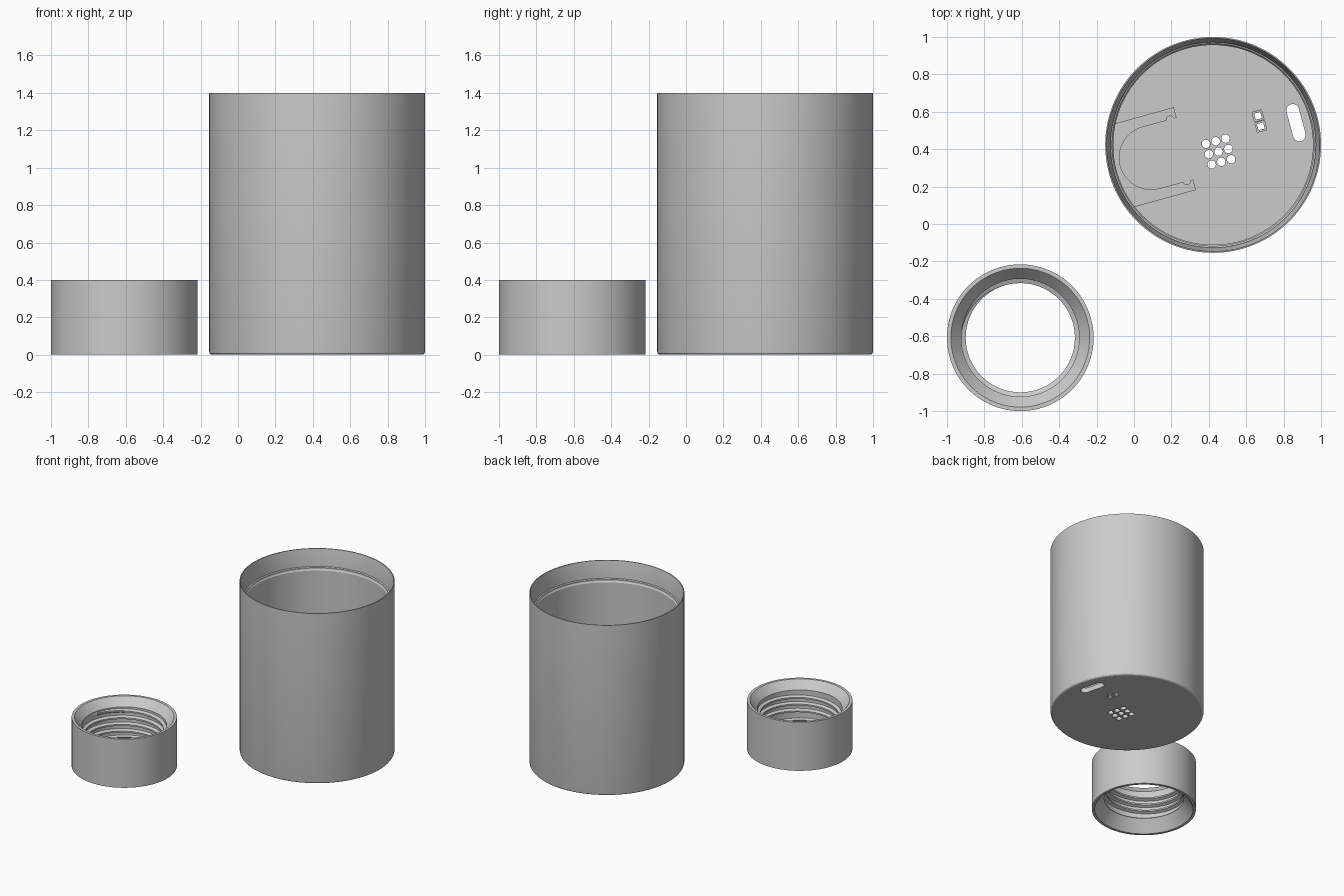
import bpy, bmesh, math
from mathutils import Matrix, Vector

if "Cube" in bpy.data.objects:
    bpy.data.objects.remove(bpy.data.objects["Cube"])

CUP = Vector((0.423, 0.423, 0))
RING = Vector((-0.608, -0.608, 0))
TURN = Matrix.Rotation(math.radians(15), 4, 'Z')   # cup fittings are turned
SEG = 128

grey = bpy.data.materials.new("plain grey")
grey.diffuse_color = (0.6, 0.6, 0.6, 1)
grey.use_nodes = True
grey.node_tree.nodes["Principled BSDF"].inputs["Base Color"].default_value = grey.diffuse_color


def finish(bm, name, matrix):
    bmesh.ops.recalc_face_normals(bm, faces=bm.faces)
    bm.transform(matrix)
    mesh = bpy.data.meshes.new(name)
    bm.to_mesh(mesh)
    bm.free()
    mesh.materials.append(grey)
    ob = bpy.data.objects.new(name, mesh)
    bpy.context.collection.objects.link(ob)
    return ob


def smooth(ob):
    bpy.ops.object.select_all(action='DESELECT')
    ob.select_set(True)
    bpy.context.view_layer.objects.active = ob
    bpy.ops.object.shade_smooth_by_angle(angle=math.radians(20))


def lathe(name, profile, centre, closed):
    """Revolve (radius, z) points; open profiles are capped at both ends."""
    bm = bmesh.new()
    rows = []
    for r, z in profile:
        rows.append([bm.verts.new((r * math.cos(2 * math.pi * i / SEG),
                                   r * math.sin(2 * math.pi * i / SEG), z))
                     for i in range(SEG)])
    pairs = list(zip(rows, rows[1:]))
    if closed:
        pairs.append((rows[-1], rows[0]))
    else:
        bm.faces.new(rows[0])
        bm.faces.new(rows[-1])
    for a, b in pairs:
        for i in range(SEG):
            j = (i + 1) % SEG
            bm.faces.new((a[i], a[j], b[j], b[i]))
    return finish(bm, name, Matrix.Translation(centre))


def prism(bm, bottom, top, z0, z1):
    """Join two outlines of equal length into a solid."""
    a = [bm.verts.new((x, y, z0)) for x, y in bottom]
    b = [bm.verts.new((x, y, z1)) for x, y in top]
    bm.faces.new(a[::-1])
    bm.faces.new(b)
    n = len(a)
    for i in range(n):
        j = (i + 1) % n
        bm.faces.new((a[i], a[j], b[j], b[i]))


def arc(cx, cy, r, a0, a1, n):
    return [(cx + r * math.cos(math.radians(a0 + (a1 - a0) * i / n)),
             cy + r * math.sin(math.radians(a0 + (a1 - a0) * i / n)))
            for i in range(n + 1)]


def square(cx, cy, h):
    return [(cx - h, cy - h), (cx + h, cy - h), (cx + h, cy + h), (cx - h, cy + h)]


# Cup: rounded foot, flared lip, small ledge, straight wall, flat floor
FLOOR = 0.04
cup = lathe("cup", [(0.562, 0), (0.570, 0.003), (0.575, 0.009), (0.577, 0.018),
                    (0.577, 1.4), (0.570, 1.4), (0.549, 1.275), (0.549, 1.262),
                    (0.540, 1.257), (0.540, 1.245), (0.534, 1.235),
                    (0.534, FLOOR)], CUP, False)

# Floor openings: cord slot, round vents, two stepped square holes
bm = bmesh.new()
slot = arc(0.459, 0.068, 0.034, 0, 180, 12) + arc(0.459, -0.068, 0.034, 180, 360, 12)
prism(bm, slot, slot, -0.1, 0.1)
for i in (-1, 0, 1):
    for j in (-1, 0, 1):
        vent = arc(0.019 + 0.054 * i, -0.042 + 0.057 * j, 0.0225, 0, 345, 23)
        prism(bm, vent, vent, -0.1, 0.1)
for v in (0.088, 0.030):
    prism(bm, square(0.272, v, 0.017), square(0.272, v, 0.017), -0.1, 0.1)
place = Matrix.Translation(CUP) @ TURN
holes = finish(bm, "floor_hole_cutter", place)
bm = bmesh.new()
for v in (0.088, 0.030):
    prism(bm, square(0.272, v, 0.026), square(0.272, v, 0.026), 0.015, 0.1)
recesses = finish(bm, "square_recess_cutter", place)
for cutter in (holes, recesses):
    mod = cup.modifiers.new("cut", 'BOOLEAN')
    mod.operation = 'DIFFERENCE'
    mod.solver = 'EXACT'
    mod.object = cutter
    bpy.context.view_layer.objects.active = cup
    bpy.ops.object.modifier_apply(modifier=mod.name)
    bpy.data.objects.remove(cutter)
smooth(cup)

# Cradle: tall U-shaped holder against the wall, with notched arm tips
MID, OUT, IN, TIP = 0.02, 0.229, 0.170, -0.151
half = math.degrees(math.asin(OUT / 0.545))
outline = [(TIP, MID + OUT)]
outline += arc(0, 0, 0.545, 180 - half - 2, 180 + half - 2, 24)
outline += [(TIP, MID - OUT), (TIP, MID - IN)]
outline += arc(-0.186, MID - IN, 0.020, 0, -180, 8)
outline += arc(-0.338, MID, IN, 270, 90, 32)
outline += arc(-0.186, MID + IN, 0.020, 180, 0, 8)
outline += [(TIP, MID + IN)]
bm = bmesh.new()
prism(bm, outline, outline, FLOOR - 0.02, 0.9)
smooth(finish(bm, "cradle", place))

# Collar: open ring with funnel mouths at both ends
collar = lathe("collar", [(0.392, 0), (0.392, 0.4), (0.371, 0.4), (0.315, 0.335),
                          (0.315, 0.105), (0.300, 0.095), (0.371, 0)], RING, True)
smooth(collar)

# Screw thread: tapered ridge winding up the collar bore
TURNS, PITCH, STEPS = 3.5, 0.055, 64
bm = bmesh.new()
count = int(TURNS * STEPS)
previous = None
for k in range(count + 1):
    t = 2 * math.pi * k / STEPS
    fade = min(1, k / 12, (count - k) / 12)
    crest = 0.317 - 0.025 * fade
    z = 0.122 + PITCH * k / STEPS
    section = [(0.320, z - 0.018), (crest, z - 0.006),
               (crest, z + 0.006), (0.320, z + 0.018)]
    ring = [bm.verts.new((r * math.cos(t), r * math.sin(t), h)) for r, h in section]
    if previous:
        for i in range(4):
            j = (i + 1) % 4
            bm.faces.new((previous[i], previous[j], ring[j], ring[i]))
    else:
        bm.faces.new(ring)
    previous = ring
bm.faces.new(previous)
smooth(finish(bm, "screw_thread", Matrix.Translation(RING)))
